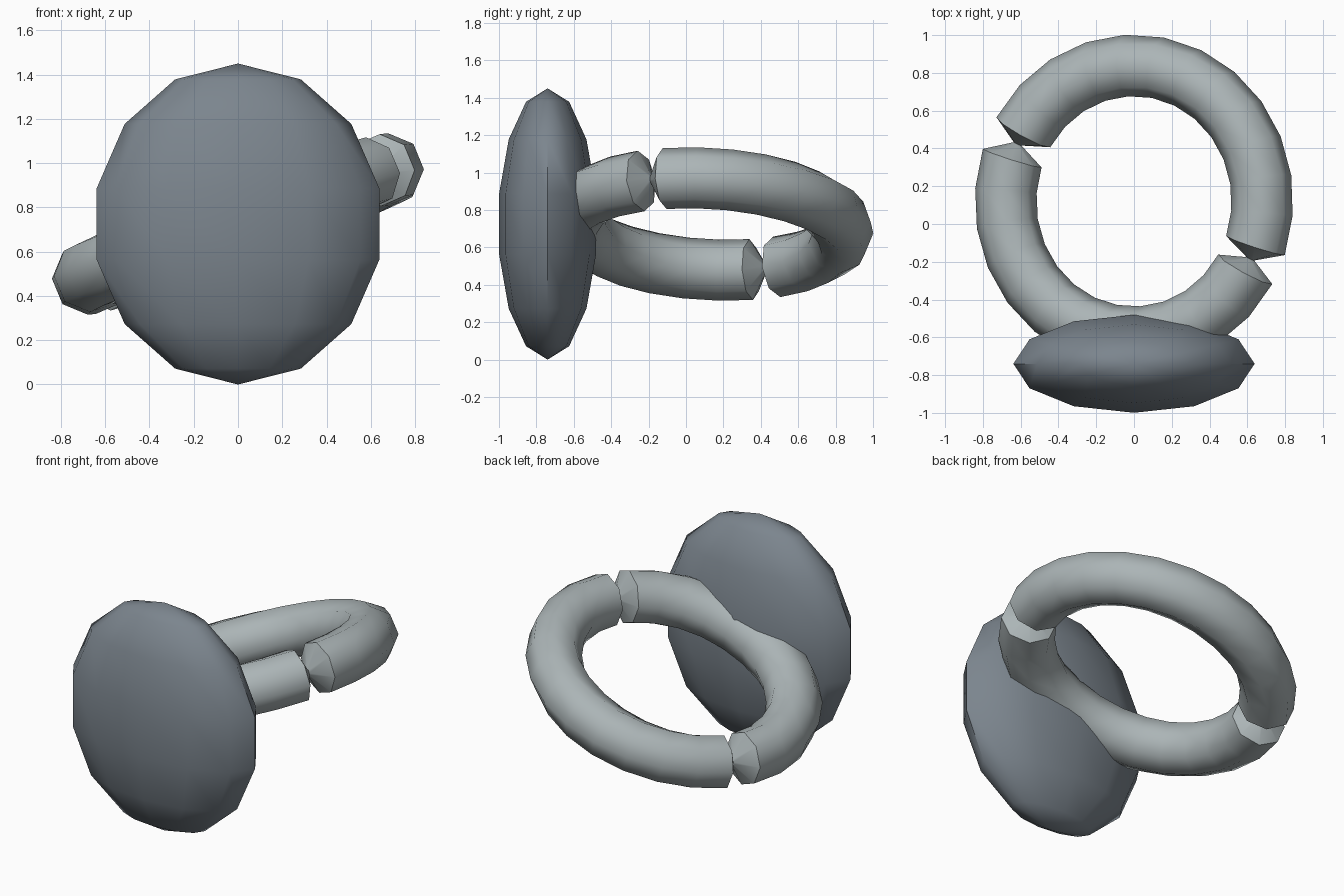
import bpy, bmesh
from math import sin, cos, pi, radians
from mathutils import Vector

if "Cube" in bpy.data.objects:
    bpy.data.objects.remove(bpy.data.objects["Cube"])


def material(name, rgb):
    m = bpy.data.materials.new(name)
    m.diffuse_color = (*rgb, 1)
    m.use_nodes = True
    m.node_tree.nodes["Principled BSDF"].inputs["Base Color"].default_value = m.diffuse_color
    return m


LIGHT = material("light_grey", (0.41, 0.46, 0.47))
DARK = material("slate_grey", (0.20, 0.235, 0.27))


def finish(name, bm, mat, angle):
    bmesh.ops.recalc_face_normals(bm, faces=bm.faces)
    mesh = bpy.data.meshes.new(name)
    bm.to_mesh(mesh)
    bm.free()
    mesh.materials.append(mat)
    ob = bpy.data.objects.new(name, mesh)
    bpy.context.collection.objects.link(ob)
    bpy.ops.object.select_all(action='DESELECT')
    bpy.context.view_layer.objects.active = ob
    ob.select_set(True)
    bpy.ops.object.shade_smooth_by_angle(angle=radians(angle))
    return ob


def ring_point(a):
    # centre line of the tilted ring: high on the right, low on the left
    x, y = 0.68 * cos(a), 0.72 * sin(a)
    return Vector((x, 0.12 + y, 0.725 + 0.36 * x - 0.05 * y))


# flattened round plate at the front
bm = bmesh.new()
bmesh.ops.create_uvsphere(bm, u_segments=12, v_segments=7, radius=1)
for v in bm.verts:
    v.co = Vector((v.co.x * 0.655, v.co.y * 0.266 - 0.74, v.co.z * 0.725 + 0.725))
finish("front_plate", bm, DARK, 60)

# eight-sided ring tube: two half arcs joined by two pinched necks
SIDES, STEPS, R = 8, 12, 0.163
stations = []
for start, end, neck in ((-19, 149.5, 155), (161.5, 330, 335)):
    stations += [(start + (end - start) * i / STEPS, R) for i in range(STEPS + 1)]
    stations.append((neck, 0.022))

bm = bmesh.new()
loops = []
for deg, r in stations:
    a = radians(deg)
    p = ring_point(a)
    tangent = (ring_point(a + 0.01) - ring_point(a - 0.01)).normalized()
    out = tangent.cross(Vector((0, 0, 1))).normalized()
    up = out.cross(tangent)
    loops.append([bm.verts.new(p + r * (out * cos(2 * pi * k / SIDES) + up * sin(2 * pi * k / SIDES)))
                  for k in range(SIDES)])
for i, lo in enumerate(loops):
    hi = loops[(i + 1) % len(loops)]
    for k in range(SIDES):
        n = (k + 1) % SIDES
        bm.faces.new((lo[k], lo[n], hi[n], hi[k]))
finish("ring_tube", bm, LIGHT, 50)
